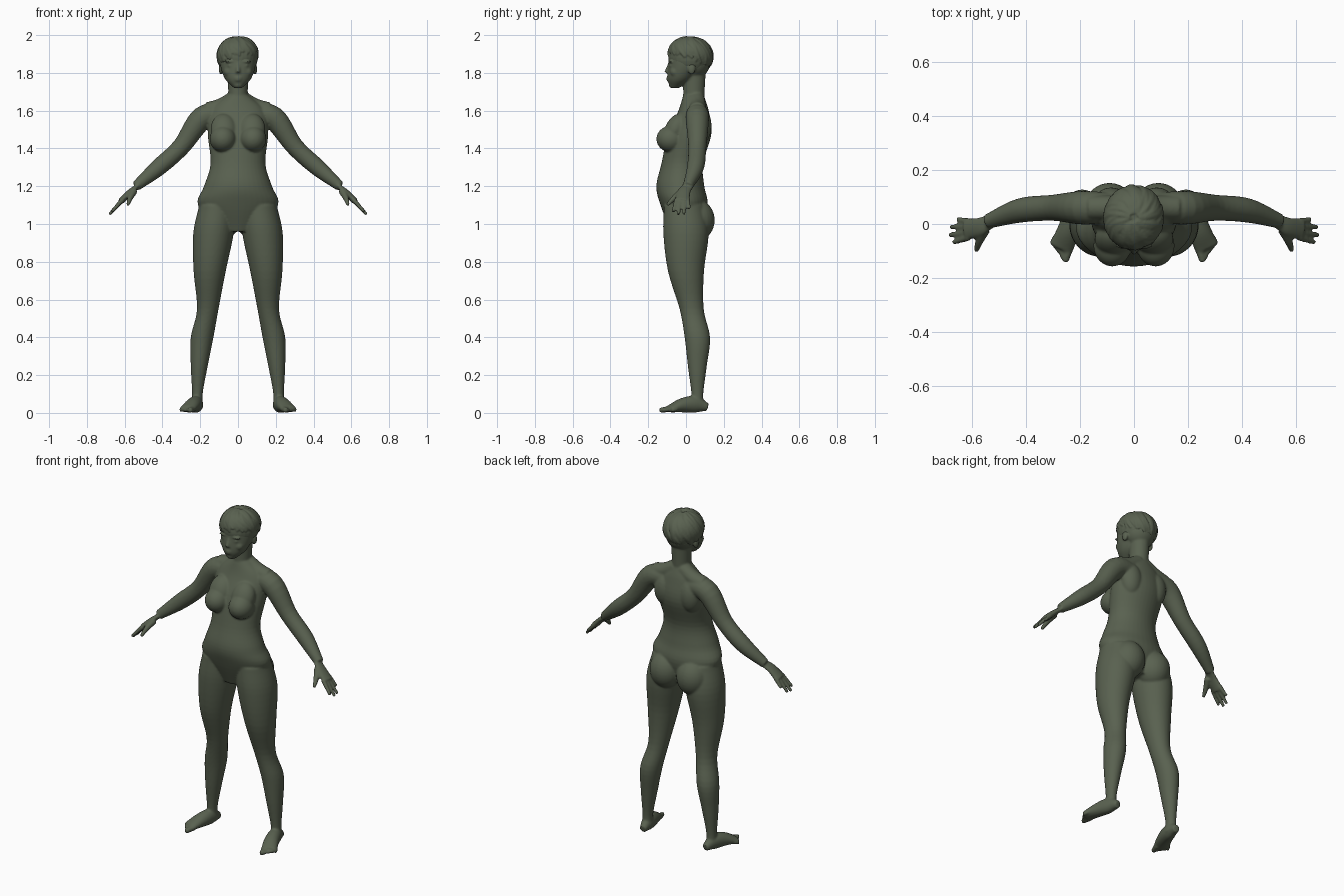
import bpy, bmesh, math, random
from mathutils import Vector, Matrix

random.seed(4)
if "Cube" in bpy.data.objects:
    bpy.data.objects.remove(bpy.data.objects["Cube"])

clay = bpy.data.materials.new("olive grey clay")
clay.use_nodes = True
clay.diffuse_color = (.1, .12, .08, 1)
clay.node_tree.nodes["Principled BSDF"].inputs["Base Color"].default_value = clay.diffuse_color

FORWARD_UP, Y_AXIS, Z_AXIS = Vector((1, 0, 1)), Vector((0, 1, 0)), Vector((0, 0, 1))


def smooth_path(points, steps):
    """Catmull-Rom curve through points of any dimension."""
    knots = [Vector(point) for point in points]
    first = knots[0] * 2 - knots[1]
    last = knots[-1] * 2 - knots[-2]
    knots = [first, *knots, last]
    path = []
    for before, start, end, after in zip(knots, knots[1:], knots[2:], knots[3:]):
        leave, arrive = (end - before) / 2, (after - start) / 2
        for step in range(steps):
            t = step / steps
            bend = (end - start) * 3 - leave * 2 - arrive
            twist = (start - end) * 2 + leave + arrive
            path.append(start + t * (leave + t * (bend + t * twist)))
    return path + [knots[-2]]


def tube(bm, points, up=Y_AXIS, axis=None, side=1, flat=1, sides=24):
    """Loft of ellipses; each point is x, y, z, half width and optionally half depth."""
    path = smooth_path(points, steps=5)
    centers = [point.to_3d() if len(point) == 3 else Vector(point[:3]) for point in path]
    rings = []
    for i, (center, point) in enumerate(zip(centers, path)):
        ahead, behind = centers[min(i + 1, len(path) - 1)], centers[max(i - 1, 0)]
        along = axis or (ahead - behind).normalized()
        across = up.cross(along).normalized()
        depth = along.cross(across) * point[-1] * flat
        ring = []
        for k in range(sides):
            angle = math.tau * k / sides
            corner = center + across * point[3] * math.cos(angle) + depth * math.sin(angle)
            corner.x *= side
            ring.append(bm.verts.new(corner))
        rings.append(ring)
    for lower, upper in zip(rings, rings[1:]):
        for k in range(sides):
            bm.faces.new((lower[k - 1], lower[k], upper[k], upper[k - 1]))
    bm.faces.new(rings[0])
    bm.faces.new(rings[-1])


def trunk(bm, levels):
    """Upright loft on the centre line from levels of z, y, half width, half depth."""
    points = [(0, y, z, width, depth) for z, y, width, depth in levels]
    tube(bm, points, axis=Z_AXIS, sides=40)


def blob(bm, center, radii, tilt=0, side=1):
    x, y, z = center
    place = Matrix.Translation((x * side, y, z)) @ Matrix.Rotation(tilt, 4, 'X')
    bmesh.ops.create_uvsphere(bm, u_segments=28, v_segments=18, radius=1,
                              matrix=place @ Matrix.Diagonal((*radii, 1)))


def finish(bm, name, voxel, passes):
    """Fuse the overlapping parts into one smooth skin."""
    bmesh.ops.recalc_face_normals(bm, faces=bm.faces)
    mesh = bpy.data.meshes.new(name)
    bm.to_mesh(mesh)
    bm.free()
    part = bpy.data.objects.new(name, mesh)
    bpy.context.collection.objects.link(part)
    bpy.ops.object.select_all(action='DESELECT')
    part.select_set(True)
    bpy.context.view_layer.objects.active = part
    fuse = part.modifiers.new("fuse", 'REMESH')
    fuse.mode, fuse.voxel_size = 'VOXEL', voxel
    relax = part.modifiers.new("relax", 'SMOOTH')
    relax.factor, relax.iterations = .5, passes
    for modifier in ("fuse", "relax"):
        bpy.ops.object.modifier_apply(modifier=modifier)
    part.data.materials.clear()
    part.data.materials.append(clay)
    bpy.ops.object.shade_smooth()


def add_face(bm, side):
    # Eyelid, brow, cheek and ear
    blob(bm, (.036, -.078, 1.838), (.019, .012, .009), side=side)
    blob(bm, (.04, -.08, 1.86), (.03, .012, .007), side=side)
    blob(bm, (.045, -.06, 1.805), (.03, .025, .026), side=side)
    blob(bm, (.09, .03, 1.82), (.012, .02, .03), side=side)


def add_torso_half(bm, side):
    # Chest, shoulder blade, hip and neck slope
    blob(bm, (.08, -.08, 1.45), (.07, .077, .07), side=side)
    blob(bm, (.075, -.055, 1.5), (.07, .056, .09), tilt=-.45, side=side)
    blob(bm, (.085, .075, 1.52), (.065, .06, .1), side=side)
    blob(bm, (.09, .055, 1.02), (.095, .097, .11), side=side)
    tube(bm, [(.02, .055, 1.66, .045), (.09, .06, 1.62, .045), (.16, .06, 1.6, .045)], side=side)


def add_leg(bm, side):
    tube(bm, [(.11, -.01, 1.1, .095), (.13, 0, .95, .107), (.15, 0, .75, .085),
              (.16, .03, .55, .057), (.19, .06, .4, .06), (.205, .06, .25, .045),
              (.215, .06, .1, .028), (.215, .06, .03, .032)],
         axis=Z_AXIS, side=side, flat=1.12, sides=40)
    blob(bm, (.16, 0, .57), (.035, .035, .05), side=side)
    # Foot, then a fan of toes
    tube(bm, [(.21, .115, .03, .02, .02), (.22, .05, .045, .036, .044),
              (.24, -.02, .04, .042, .038), (.27, -.09, .02, .045, .018)], up=Z_AXIS, side=side)
    for toe in range(5):
        fan = toe / 4
        radius = .012 if toe else .017
        ball = Vector((.24 + .05 * fan, -.085 + .035 * fan, .02))
        tip = ball + Vector((.015, .03 * fan - .055, -.006))
        tube(bm, [(*ball, radius), (*tip, radius * .8)], up=Z_AXIS, side=side, sides=12)


def add_arm(bm, side):
    tube(bm, [(.08, .06, 1.58, .055), (.19, .06, 1.56, .062), (.3, .06, 1.41, .048),
              (.42, .05, 1.3, .045), (.54, .01, 1.2, .027)], up=FORWARD_UP, side=side)
    # Palm, fingers and thumb
    tube(bm, [(.53, .01, 1.2, .028), (.57, -.01, 1.17, .035), (.62, -.02, 1.12, .04)],
         up=FORWARD_UP, side=side, flat=.45)
    for finger, length in enumerate((.09, .11, .105, .065)):
        root = Vector((.61, .02 * finger - .05, 1.13))
        tip = root + length * Vector((.65, .1 * finger - .2, -.73))
        tube(bm, [(*root, .013), (*tip, .009)], side=side, sides=12)
    tube(bm, [(.55, -.02, 1.175, .02), (.57, -.06, 1.14, .016), (.583, -.1, 1.1, .009)],
         side=side, sides=12)


body = bmesh.new()

# Torso, neck and head
trunk(body, [(.96, 0, .1, .08), (1.1, -.01, .212, .125), (1.2, -.03, .18, .127),
             (1.32, -.02, .145, .11), (1.48, .02, .16, .115), (1.6, .04, .145, .08),
             (1.68, .04, .06, .055)])
trunk(body, [(1.64, .04, .05, .055), (1.82, .045, .055, .06)])
trunk(body, [(1.72, -.06, .022, .022), (1.77, -.03, .07, .068), (1.85, 0, .095, .093),
             (1.93, .01, .09, .095), (1.97, .02, .05, .06)])
blob(body, (0, .045, 1.86), (.09, .085, .09))

# Nose, lips and chin
tube(body, [(0, -.088, 1.85, .007), (0, -.103, 1.8, .013)], sides=12)
for height, width in ((1.774, .025), (1.762, .021)):
    blob(body, (0, -.09, height), (width, .014, .007))
blob(body, (0, -.073, 1.736), (.025, .018, .017))

for side in (1, -1):
    for add_part in (add_face, add_torso_half, add_leg, add_arm):
        add_part(body, side)
finish(body, "body", voxel=.006, passes=5)

# Short hair: a cap with locks swirling out from the crown
hair = bmesh.new()
crown, size = Vector((0, .021, 1.882)), Vector((.105, .115, .106))
blob(hair, crown, size)
lock_count, knots = 90, 6
for lock in range(lock_count):
    turn = math.tau * lock / lock_count + random.uniform(-.05, .05)
    begin = random.uniform(.1, .7)
    end = 1.75 + .4 * math.sin(turn) + random.uniform(-.15, .1)
    lift = random.uniform(.99, 1.02)
    points, outward = [], Vector()
    for knot in range(knots):
        f = knot / (knots - 1)
        polar = begin + (end - begin) * f
        swirl = turn + .55 * f + .08 * math.sin(knot + lock)
        direction = Vector((math.sin(polar) * math.cos(swirl),
                            math.sin(polar) * math.sin(swirl), math.cos(polar)))
        outward += direction
        radius = .002 + .011 * math.sin(math.pi * (.2 + .7 * f))
        points.append((*(crown + direction * size * lift), radius))
    tube(hair, points, up=outward.normalized(), flat=.8, sides=8)
finish(hair, "hair", voxel=.0045, passes=1)
